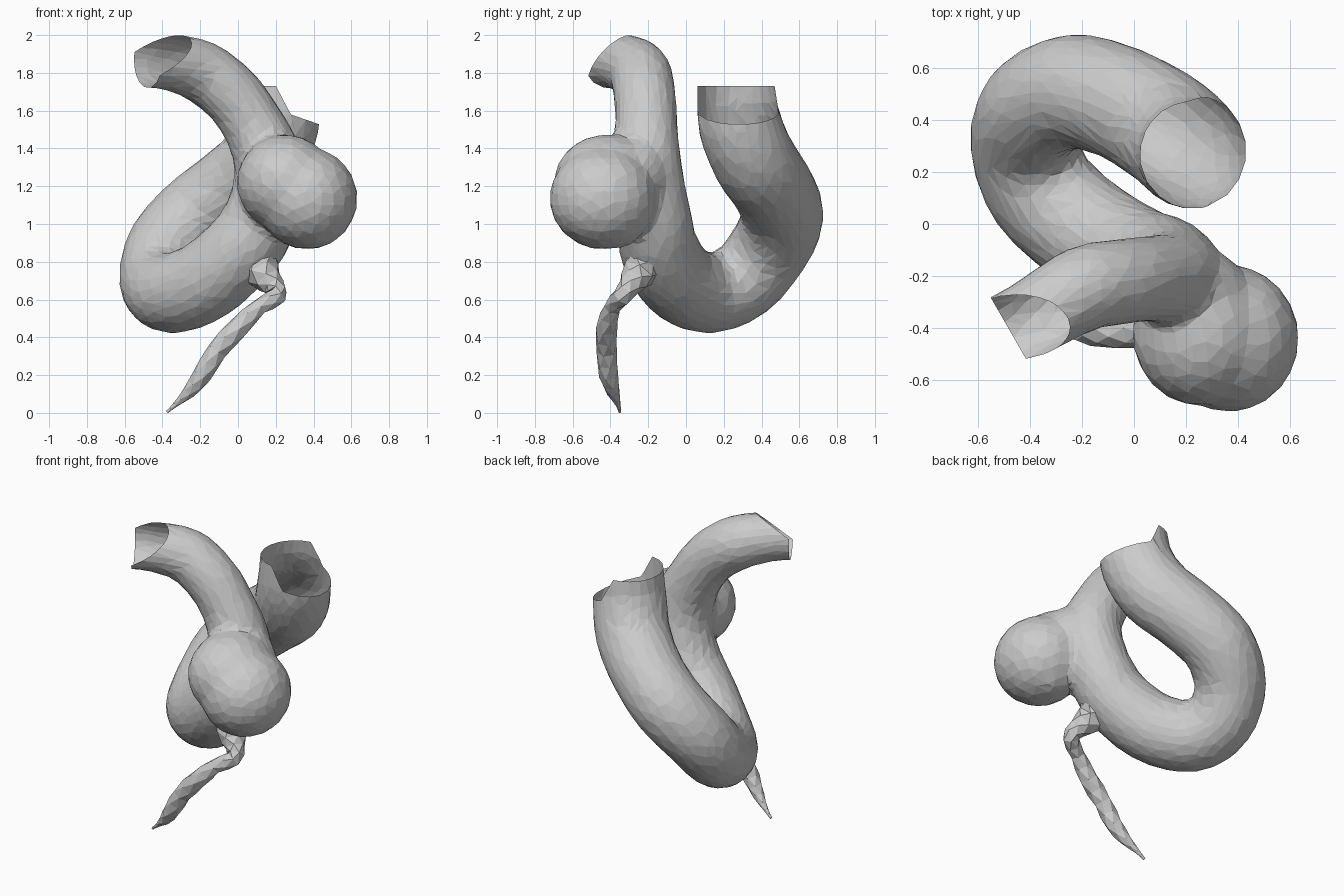
import bpy, bmesh, math
from mathutils import Vector, Matrix

if "Cube" in bpy.data.objects:
    bpy.data.objects.remove(bpy.data.objects["Cube"])


def spline(pts, steps):
    """Catmull-Rom through (x, y, z, radius) points."""
    p = [Vector(q) for q in pts]
    p = [2 * p[0] - p[1]] + p + [2 * p[-1] - p[-2]]
    out = []
    for i in range(1, len(p) - 2):
        a, b, c, d = p[i - 1:i + 3]
        for s in range(steps):
            t = s / steps
            out.append(0.5 * (2 * b + (c - a) * t + (2 * a - 5 * b + 4 * c - d) * t * t
                              + (3 * b - a - 3 * c + d) * t ** 3))
    return out + [p[-2]]


def add_tube(bm, pts, sides, steps, caps=True, twist=0.0):
    path = spline(pts, steps)
    pos = [q.to_3d() for q in path]
    rings, side = [], None
    for i, c in enumerate(pos):
        tan = (pos[min(i + 1, len(pos) - 1)] - pos[max(i - 1, 0)]).normalized()
        side = tan.orthogonal() if side is None else side - tan * side.dot(tan)
        side.normalize()
        up = tan.cross(side)
        ring = []
        for k in range(sides):
            a = math.tau * k / sides + twist * i
            ring.append(bm.verts.new(c + path[i].w * (math.cos(a) * side + math.sin(a) * up)))
        rings.append(ring)
    for r0, r1 in zip(rings, rings[1:]):
        for k in range(sides):
            j = (k + 1) % sides
            bm.faces.new((r0[k], r0[j], r1[j], r1[k]))
    if caps:
        bm.faces.new(rings[0][::-1])
        bm.faces.new(rings[-1])


def make_object(name, bm):
    bmesh.ops.recalc_face_normals(bm, faces=bm.faces)
    me = bpy.data.meshes.new(name)
    bm.to_mesh(me)
    bm.free()
    ob = bpy.data.objects.new(name, me)
    bpy.context.collection.objects.link(ob)
    return ob


def bake(ob):
    """Replace the mesh by its modified result."""
    dg = bpy.context.evaluated_depsgraph_get()
    me = bpy.data.meshes.new_from_object(ob.evaluated_get(dg))
    ob.modifiers.clear()
    ob.data = me


# Main vessel: upper inlet, descent, lower loop, rear outlet
bm = bmesh.new()
add_tube(bm, [
    (-0.78, -0.66, 1.85, .16), (-0.55, -0.46, 1.87, .155), (-0.38, -0.355, 1.86, .15),
    (-0.20, -0.25, 1.81, .165), (-0.04, -0.22, 1.69, .165), (0.07, -0.21, 1.54, .165),
    (0.15, -0.21, 1.37, .18), (0.16, -0.19, 1.20, .185), (0.11, -0.165, 1.01, .20),
    (0.01, -0.14, 0.86, .21), (-0.17, -0.04, 0.70, .215), (-0.35, 0.12, 0.635, .215),
    (-0.42, 0.30, 0.70, .21), (-0.38, 0.44, 0.87, .215), (-0.23, 0.51, 1.04, .22),
    (-0.04, 0.46, 1.19, .22), (0.13, 0.36, 1.34, .225), (0.21, 0.285, 1.53, .222),
    (0.23, 0.265, 1.73, .208), (0.23, 0.265, 1.92, .208)], 24, 4)

# Rounded sac on the front of the vessel, and its broad neck
for c, r in (((.365, -.44, 1.135), (.27, .285, .27)), ((.25, -.42, 1.22), (.258, .28, .255)),
             ((.36, -.36, 1.08), (.18, .16, .21)), ((.27, -.28, 1.24), (.17, .18, .21)),
             ((.20, -.28, 1.25), (.19, .20, .22))):
    bmesh.ops.create_uvsphere(bm, u_segments=24, v_segments=16, radius=1,
                              matrix=Matrix.Translation(c) @ Matrix.Diagonal((*r, 1)))
vessel = make_object("vessel_with_sac", bm)

# Fuse into one skin
m = vessel.modifiers.new("fuse", 'REMESH')
m.mode = 'VOXEL'
m.voxel_size = 0.025
m = vessel.modifiers.new("relax", 'SMOOTH')
m.factor = 0.5
m.iterations = 8
bake(vessel)

# Cut the open inlet with two planes
bm = bmesh.new()
bm.from_mesh(vessel.data)
for co, no in (((-.5, -.37, 1.85), (-.87, -.5, 0)), ((-.33, -.47, 1.86), (-.33, -.6, .76))):
    bmesh.ops.bisect_plane(bm, geom=bm.verts[:] + bm.edges[:] + bm.faces[:],
                           plane_co=co, plane_no=no, clear_outer=True)

# Cut the rear outlet with a step in its rim
def outlet():
    return [f for f in bm.faces if f.calc_center_median().y > 0.01
            and f.calc_center_median().z > 1.4]


for co, no in (((.2, 0, 1.73), (0, 0, 1)), ((.28, 0, 1.58), (1.9, 0, 1)),
               ((.28, 0, 1.58), (.35, 0, 1))):
    fs = outlet()
    geom = fs + list({e for f in fs for e in f.edges}) + list({v for f in fs for v in f.verts})
    bmesh.ops.bisect_plane(bm, geom=geom, plane_co=co, plane_no=no)


def above_rim(c):
    return c.z > min(1.73, max(1.73 - 1.9 * (c.x - 0.2), 1.58 - 0.35 * (c.x - 0.28)))


bmesh.ops.delete(bm, geom=[f for f in outlet() if above_rim(f.calc_center_median())],
                 context='FACES')
bmesh.ops.triangulate(bm, faces=bm.faces)
count = len(bm.faces)
bm.to_mesh(vessel.data)
bm.free()

# Coarse facets
m = vessel.modifiers.new("facets", 'DECIMATE')
m.ratio = min(1.0, 2200 / count)
bake(vessel)

# Thin side branch hanging below
bm = bmesh.new()
add_tube(bm, [
    (0.09, -0.18, 0.85, .13), (0.13, -0.25, 0.74, .095), (0.19, -0.30, 0.67, .06),
    (0.205, -0.34, 0.615, .052), (0.11, -0.39, 0.56, .045), (0.0, -0.42, 0.45, .058),
    (-0.11, -0.42, 0.33, .055), (-0.19, -0.41, 0.20, .052), (-0.26, -0.385, 0.11, .035),
    (-0.33, -0.36, 0.045, .014), (-0.375, -0.35, 0.005, .008)],
    6, 2, caps=False, twist=0.5)
bmesh.ops.triangulate(bm, faces=bm.faces)
branch = make_object("side_branch", bm)

for ob in (vessel, branch):
    for p in ob.data.polygons:
        p.use_smooth = False
